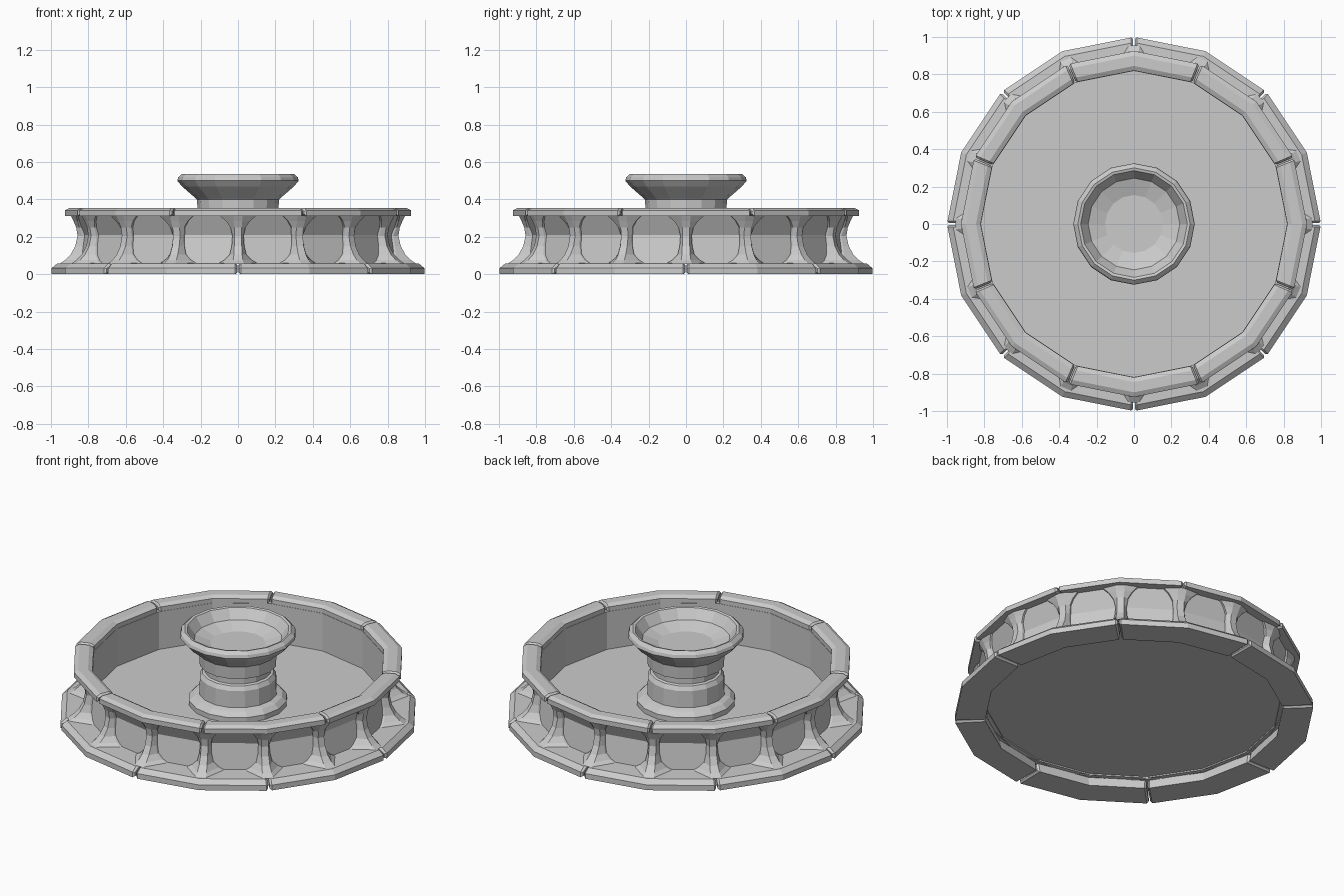
import bpy
from math import cos, sin, radians, pi

if "Cube" in bpy.data.objects:
    bpy.data.objects.remove(bpy.data.objects["Cube"])

SIDES = 16
STEP = 2 * pi / SIDES


def make(name, verts, faces):
    me = bpy.data.meshes.new(name)
    me.from_pydata(verts, [], faces)
    me.validate()
    ob = bpy.data.objects.new(name, me)
    bpy.context.collection.objects.link(ob)
    return ob


def polar(r, a, z):
    # radius r is measured at the corners of a 16-sided polygon
    off = (a % STEP) - STEP / 2
    k = cos(STEP / 2) / cos(off)
    return (r * k * cos(a), r * k * sin(a), z)


def loft(name, rings, caps=True, closed=False):
    # skin a list of equal-length closed sections
    n, m = len(rings[0]), len(rings)
    verts = [v for ring in rings for v in ring]
    faces = []
    for i in range(m if closed else m - 1):
        j = (i + 1) % m
        for k in range(n):
            l = (k + 1) % n
            faces.append((i * n + k, j * n + k, j * n + l, i * n + l))
    if caps and not closed:
        faces.append(tuple(range(n)))
        faces.append(tuple(range((m - 1) * n, m * n))[::-1])
    return make(name, verts, faces)


def shrink(profile, d):
    # pull a profile towards its middle for chamfered block ends
    cr = sum(p[0] for p in profile) / len(profile)
    cz = sum(p[1] for p in profile) / len(profile)
    def move(v, c):
        return v + max(-d, min(d, c - v))
    return [(move(r, cr), move(z, cz)) for r, z in profile]


def block_ring(name, profile, start):
    # eight stone blocks, each two facets long
    small = shrink(profile, 0.01)
    for i in range(8):
        a = start + i * pi / 4
        stops = [(radians(0.25), small), (radians(0.9), profile), (STEP, profile),
                 (2 * STEP - radians(0.9), profile), (2 * STEP - radians(0.25), small)]
        loft(f"{name}_{i + 1}", [[polar(r, a + t, z) for r, z in p] for t, p in stops])


def turned(name, profile, closed=False):
    # 16-sided lathe; profile runs bottom to top
    rings = [[(r * cos(k * STEP), r * sin(k * STEP), z) for k in range(SIDES)]
             for r, z in profile]
    return loft(name, rings, closed=closed)


# base kerb and top rim, with staggered joints
block_ring("base_block", [(1.0, 0), (1.0, .032), (.97, .057), (.84, .06), (.83, 0)], 0)
block_ring("rim_block", [(.925, .312), (.925, .342), (.90, .355), (.845, .355),
                         (.82, .342), (.82, .312)], STEP)

# basin wall and floor
turned("basin_wall", [(.85, .055), (.825, .21), (.875, .315), (.818, .315), (.818, .06)], closed=True)
turned("basin_floor", [(.822, .068), (.822, .085)])

# curved pillars: height, outer radius, half width at front, half width at wall
PILLAR = [(.055, .955, .03, .11), (.075, .925, .026, .075), (.105, .895, .022, .045),
          (.15, .87, .02, .034), (.205, .858, .02, .03), (.25, .865, .02, .04),
          (.285, .88, .023, .065), (.315, .895, .026, .10)]
for i in range(SIDES):
    a = i * STEP
    rings = []
    for z, r, wf, wb in PILLAR:
        wall = .838 - wb * .2 + max(0, z - .21) * .45
        if z < .2:
            wall += (.2 - z) * .16
        pts = [(r, -wf), (r, wf), (wall, wb), (.82, wb), (.82, -wb), (wall, -wb)]
        rings.append([(x * cos(a) - y * sin(a), x * sin(a) + y * cos(a), z) for x, y in pts])
    loft(f"pillar_{i + 1}", rings)

# central pedestal
turned("pedestal", [(.275, .08), (.275, .115), (.25, .14), (.218, .15), (.215, .25),
                    (.20, .275), (.185, .28), (.185, .312), (.215, .325), (.22, .41)])

# bowl with hollow inside
turned("bowl", [(.215, .395), (.225, .405), (.30, .47), (.325, .50), (.32, .518),
                (.30, .536), (.285, .532), (.245, .475), (.155, .445)])
